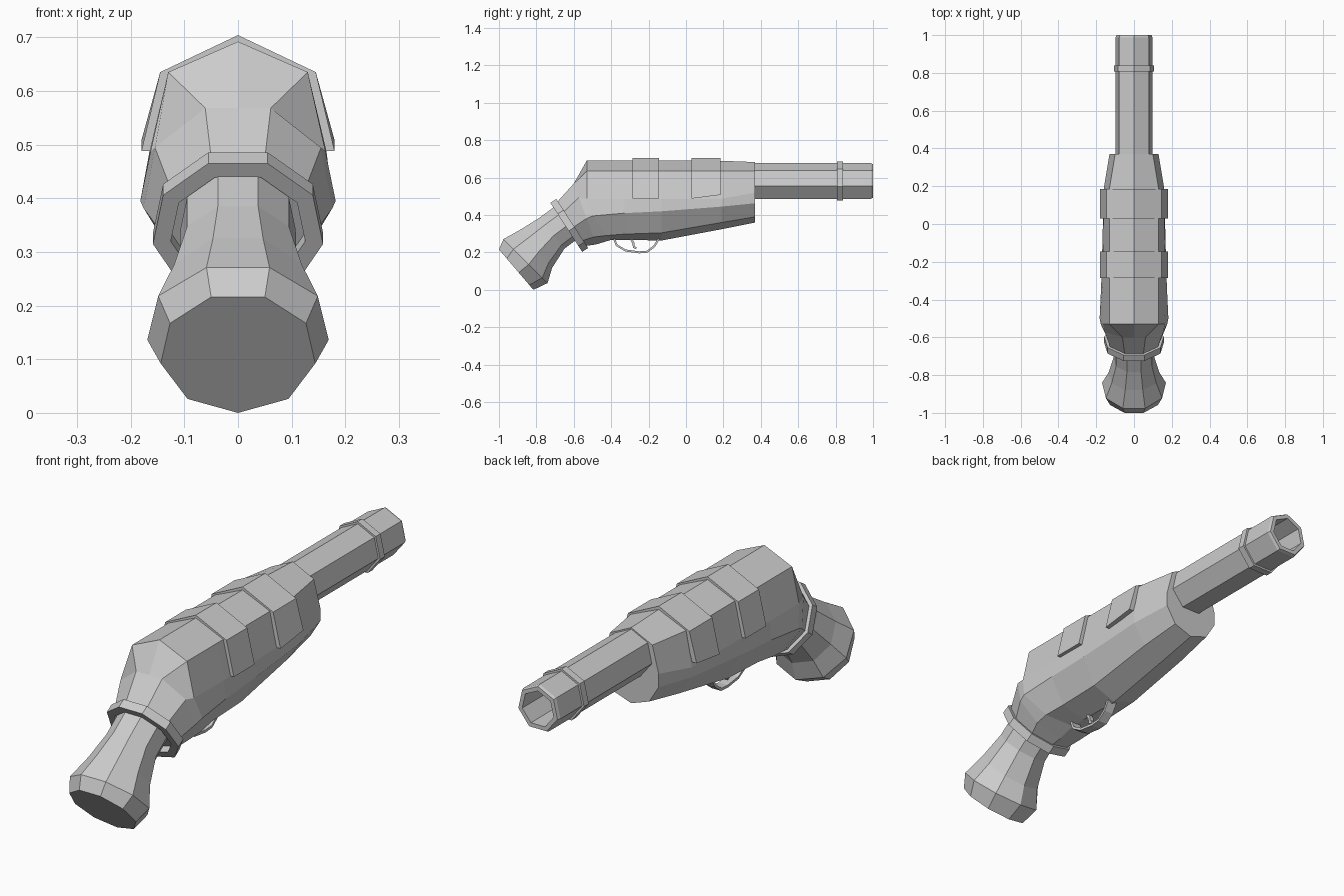
import bpy, bmesh
from math import sin, cos, pi, radians, hypot

if "Cube" in bpy.data.objects:
    bpy.data.objects.remove(bpy.data.objects["Cube"])


def loft(name, rings, closed=False, caps=True):
    """Skin a row of equal-length point rings; closed joins last ring to first."""
    bm = bmesh.new()
    vs = [[bm.verts.new(p) for p in r] for r in rings]
    n = len(rings[0])
    pairs = list(zip(vs, vs[1:])) + ([(vs[-1], vs[0])] if closed else [])
    for a, b in pairs:
        for i in range(n):
            j = (i + 1) % n
            bm.faces.new((a[i], a[j], b[j], b[i]))
    if caps and not closed:
        bm.faces.new(vs[0])
        bm.faces.new(vs[-1])
    bmesh.ops.recalc_face_normals(bm, faces=bm.faces)
    me = bpy.data.meshes.new(name)
    bm.to_mesh(me)
    bm.free()
    ob = bpy.data.objects.new(name, me)
    bpy.context.collection.objects.link(ob)
    return ob


def mirror_ring(half):
    """Half outline from top centre to bottom centre -> full ring."""
    return half + [(-x, y, z) for x, y, z in half[-2:0:-1]]


def nine(top, bottom, scale=1, shift=0):
    """Nine-sided tilted ring, flat on top, spanning two (y, z) points."""
    dy, dz = top[0] - bottom[0], top[1] - bottom[1]
    d = hypot(dy, dz)
    uy, uz = dy / d, dz / d
    r = d / (1 + cos(radians(20)))
    cy = bottom[0] + uy * r + uz * shift
    cz = bottom[1] + uz * r - uy * shift
    pts = [(0, r * cos(radians(20)))]
    pts += [(r * sin(radians(a)), r * cos(radians(a))) for a in (20, 60, 100, 140)]
    pts += [(0, -r)]
    return mirror_ring([(x * scale, cy + uy * u * scale, cz + uz * u * scale) for x, u in pts])


def seven(y, r, z=0.577):
    """Seven-sided upright ring with a corner on top."""
    return [(r * sin(2 * pi * i / 7), y, z + r * cos(2 * pi * i / 7)) for i in range(7)]


def section(y, xz):
    return mirror_ring([(x, y, z) for x, z in xz])


# Stock and body: tilted rear rings blend into upright sections
COLLAR = ((-0.725, 0.465), (-0.555, 0.203))
rear = mirror_ring([(0, -.53, .692), (.13, -.53, .635), (.163, -.53, .487),
                    (.182, -.50, .395), (.12, -.43, .29), (0, -.40, .267)])
loft("body", [
    nine(*COLLAR, 0.89, 0.03),
    nine((-.60, .568), (-.48, .243)),
    rear,
    section(-.33, [(0, .692), (.13, .635), (.165, .487), (.174, .41), (.11, .298), (0, .267)]),
    section(-.13, [(0, .692), (.13, .635), (.163, .487), (.168, .42), (.108, .305), (0, .264)]),
    section(.19, [(0, .69), (.13, .635), (.16, .487), (.16, .445), (.10, .36), (0, .324)]),
    section(.37, [(0, .683), (.10, .635), (.13, .52), (.13, .463), (.085, .39), (0, .36)]),
])

# Collar around the neck of the grip
loft("collar", [nine(*COLLAR, 0.79, 0.034), nine(*COLLAR, 0.79), nine(*COLLAR),
                nine(*COLLAR, 1, 0.038), nine(*COLLAR, 0.85, 0.038)], closed=True)

# Flared grip
loft("grip", [
    nine((-1.0, .216), (-.816, .0)),
    nine((-.976, .271), (-.74, .036)),
    nine((-.88, .325), (-.716, .117)),
    nine((-.784, .385), (-.65, .22)),
    nine((-.705, .443), (-.59, .265)),
    nine((-.66, .455), (-.55, .285)),
])

# Hollow barrel and its ring near the muzzle
loft("barrel", [seven(y, r) for y, r in
                ((.30, .10), (.988, .10), (1.0, .095), (1.0, .076), (.45, .076))])
loft("muzzle_ring", [seven(y, r) for y, r in
                     ((.808, .09), (.808, .109), (.84, .109), (.84, .09))], closed=True)


# Raised straps over the top of the body
def strap(name, ends):
    rings = []
    for y, low in ends:
        outer = [(.18, low), (.145, .635), (0, .704), (-.145, .635), (-.18, low)]
        inner = [(x * 0.88, z - 0.013 * (z > 0.55)) for x, z in reversed(outer)]
        rings.append([(x, y, z) for x, z in outer + inner])
    loft(name, rings)


strap("rear_strap", [(-.285, .488), (-.145, .488)])
strap("front_strap", [(.03, .488), (.185, .508)])


# Trigger guard and trigger: bent flat strips
def strip(name, path, half_width, thick):
    rings = []
    for i, (y, z) in enumerate(path):
        a, b = path[max(i - 1, 0)], path[min(i + 1, len(path) - 1)]
        d = hypot(b[0] - a[0], b[1] - a[1])
        ny, nz = -(b[1] - a[1]) / d * thick, (b[0] - a[0]) / d * thick
        w = half_width
        rings.append([(-w, y, z), (w, y, z), (w, y + ny, z + nz), (-w, y + ny, z + nz)])
    loft(name, rings)


strip("trigger_guard", [(-.395, .285), (-.375, .235), (-.325, .205), (-.25, .195),
                        (-.205, .199), (-.165, .23), (-.135, .28)], .022, .011)
strip("trigger", [(-.305, .28), (-.288, .25), (-.283, .225), (-.268, .218)], .01, .012)
